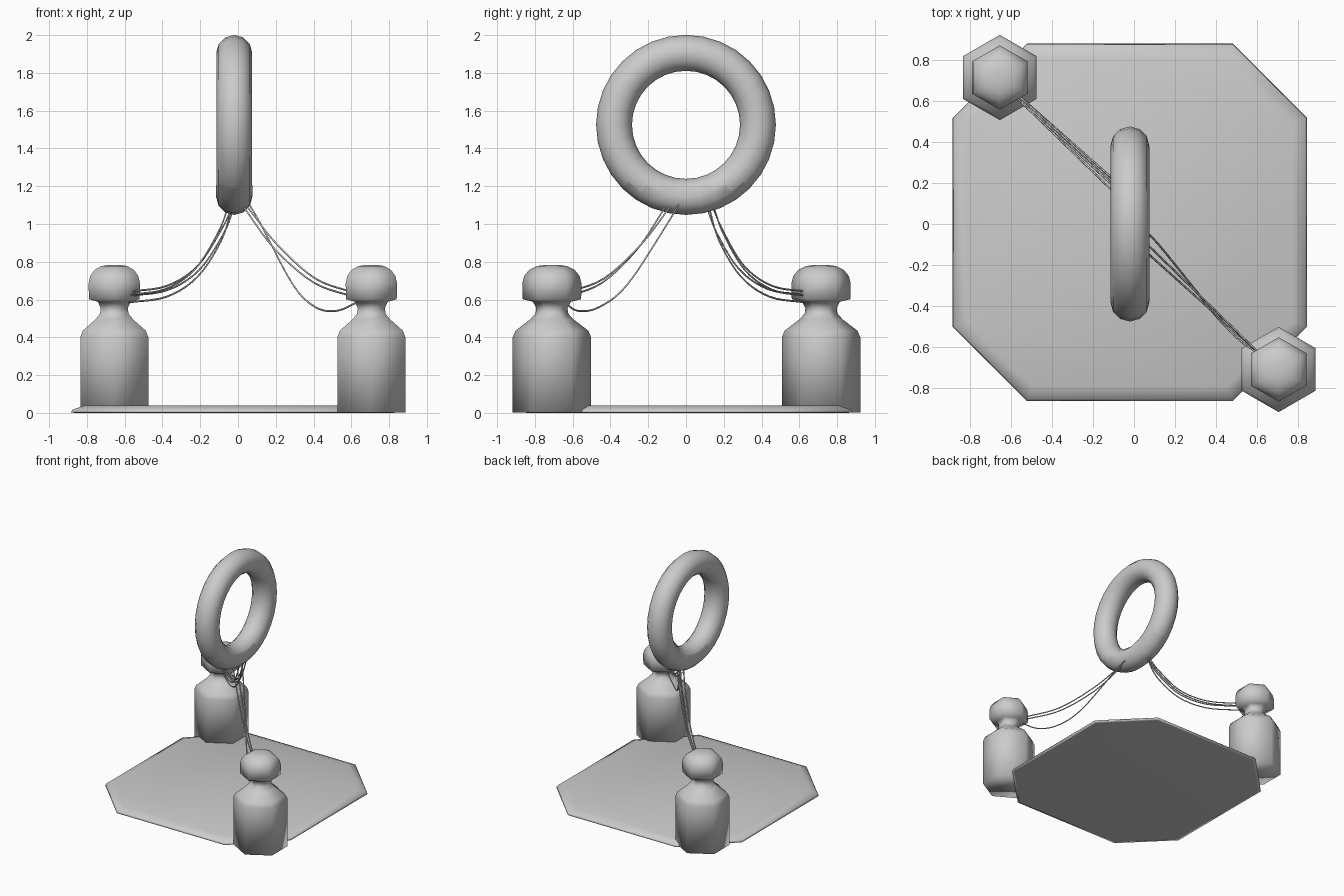
import bpy, bmesh, math
from mathutils import Vector

if "Cube" in bpy.data.objects:
    bpy.data.objects.remove(bpy.data.objects["Cube"])


def material(name, v):
    m = bpy.data.materials.new(name)
    m.diffuse_color = (v, v, v, 1)
    m.use_nodes = True
    m.node_tree.nodes["Principled BSDF"].inputs["Base Color"].default_value = m.diffuse_color
    return m


GREY = material("plain grey", 0.6)


def finish(name, bm):
    me = bpy.data.meshes.new(name)
    bmesh.ops.recalc_face_normals(bm, faces=bm.faces[:])
    for f in bm.faces:
        f.smooth = True
    bm.to_mesh(me)
    bm.free()
    ob = bpy.data.objects.new(name, me)
    bpy.context.collection.objects.link(ob)
    me.materials.append(GREY)
    return ob


def loft(name, rings, cap=True):
    """Join equal-length closed rings of points, capped at both ends if wanted."""
    bm = bmesh.new()
    vs = [[bm.verts.new(p) for p in r] for r in rings]
    n = len(vs[0])
    for a, b in zip(vs, vs[1:]):
        for i in range(n):
            j = (i + 1) % n
            bm.faces.new((a[i], a[j], b[j], b[i]))
    if cap:
        bm.faces.new(vs[-1])
        bm.faces.new(vs[0][::-1])
    return finish(name, bm)


def torus(name, minor, keep=lambda c: True):
    """Upright ring in the yz plane, keeping only the wanted faces."""
    bm = bmesh.new()
    N, M = 32, 12
    grid = []
    for i in range(N):
        a = 2 * math.pi * i / N
        row = []
        for j in range(M):
            b = 2 * math.pi * j / M
            r = 0.381 + minor * math.cos(b)
            row.append(bm.verts.new((-0.02 + minor * math.sin(b), r * math.cos(a), 1.525 + r * math.sin(a))))
        grid.append(row)
    for i in range(N):
        for j in range(M):
            k, l = (i + 1) % N, (j + 1) % M
            bm.faces.new((grid[i][j], grid[k][j], grid[k][l], grid[i][l]))
    drop = [f for f in bm.faces if not keep(f.calc_center_median())]
    bmesh.ops.delete(bm, geom=drop, context='FACES')
    return finish(name, bm)


# Base plate: chamfered square with a steep edge and a sloped rim
def octagon(inset, z):
    hx, hy, c = 0.865 - inset, 0.872 - inset, 0.362 - inset * 0.586
    pts = [(hx, -hy + c), (hx, hy - c), (hx - c, hy), (-hx + c, hy),
           (-hx, hy - c), (-hx, -hy + c), (-hx + c, -hy), (hx - c, -hy)]
    return [(x - 0.02, y + 0.008, z) for x, y in pts]


loft("base_plate", [octagon(0.025, 0), octagon(0, 0.002), octagon(0.008, 0.017), octagon(0.07, 0.038)])

# Two hexagonal posts with a narrow neck and rounded head
PROFILE = [(0.208, 0.003), (0.208, 0.40), (0.193, 0.435), (0.115, 0.495), (0.087, 0.525), (0.083, 0.555),
           (0.1, 0.588), (0.155, 0.602), (0.157, 0.685), (0.147, 0.725), (0.12, 0.757), (0.08, 0.777), (0.035, 0.784)]
for name, cx, cy in (("back_post", -0.655, 0.715), ("front_post", 0.706, -0.71)):
    loft(name, [[(cx + r * math.sin(k * math.pi / 3), cy - r * math.cos(k * math.pi / 3), z)
                 for k in range(6)] for r, z in PROFILE])

# Ring and the thin sleeve around its lowest part
torus("ring", 0.095)
torus("ring_sleeve", 0.0958, lambda c: c.z < 1.2)


# Hanging strands between the ring and the posts
def strand(name, pts, radius=0.005):
    p = [Vector(q) for q in pts]
    p = [2 * p[0] - p[1]] + p + [2 * p[-1] - p[-2]]
    path = []
    for i in range(1, len(p) - 2):
        a, b, c, d = p[i - 1:i + 3]
        for s in range(5):
            t = s / 5
            path.append(0.5 * (2 * b + (c - a) * t + (2 * a - 5 * b + 4 * c - d) * t * t
                               + (3 * b - a - 3 * c + d) * t ** 3))
    path.append(p[-2])
    rings = []
    for i, q in enumerate(path):
        tan = (path[min(i + 1, len(path) - 1)] - path[max(i - 1, 0)]).normalized()
        side = tan.cross(Vector((1, 1, 0))).normalized()
        up = tan.cross(side)
        rings.append([q + radius * (side * math.cos(k * math.pi / 2) + up * math.sin(k * math.pi / 2))
                      for k in range(4)])
    return loft(name, rings, False)


def hang(start, end, steps):
    return [(start[0] + (end[0] - start[0]) * t, start[1] + (end[1] - start[1]) * t, z) for t, z in steps]


for i, (dx, dy, dz) in enumerate(((0, 0.02, 0.022), (0.012, 0.025, 0.0), (-0.02, -0.012, 0.005), (0.0, 0.0, -0.035))):
    strand("back_strand_%d" % (i + 1),
           hang((-0.035 + dx, 0.125 + dy, 0), (-0.58, 0.63 + dy / 2, 0),
                [(0, 1.08), (0.1, 0.945 + dz), (0.33, 0.755 + dz), (0.63, 0.65 + dz), (1, 0.62 + dz)]))

for i, (dx, dy, dz) in enumerate(((0, -0.06, 0.0), (0.02, -0.035, 0.022))):
    strand("front_strand_%d" % (i + 1),
           hang((0.03 + dx, -0.05 + dy, 0), (0.61, -0.63, 0),
                [(0, 1.09), (0.28, 0.87 + dz), (0.64, 0.69 + dz), (1, 0.615 + dz)]))
strand("front_strand_3", [(0.05, -0.03, 1.12), (0.12, -0.1, 1.0), (0.29, -0.31, 0.68),
                          (0.41, -0.46, 0.56), (0.52, -0.57, 0.54), (0.62, -0.64, 0.58)])
